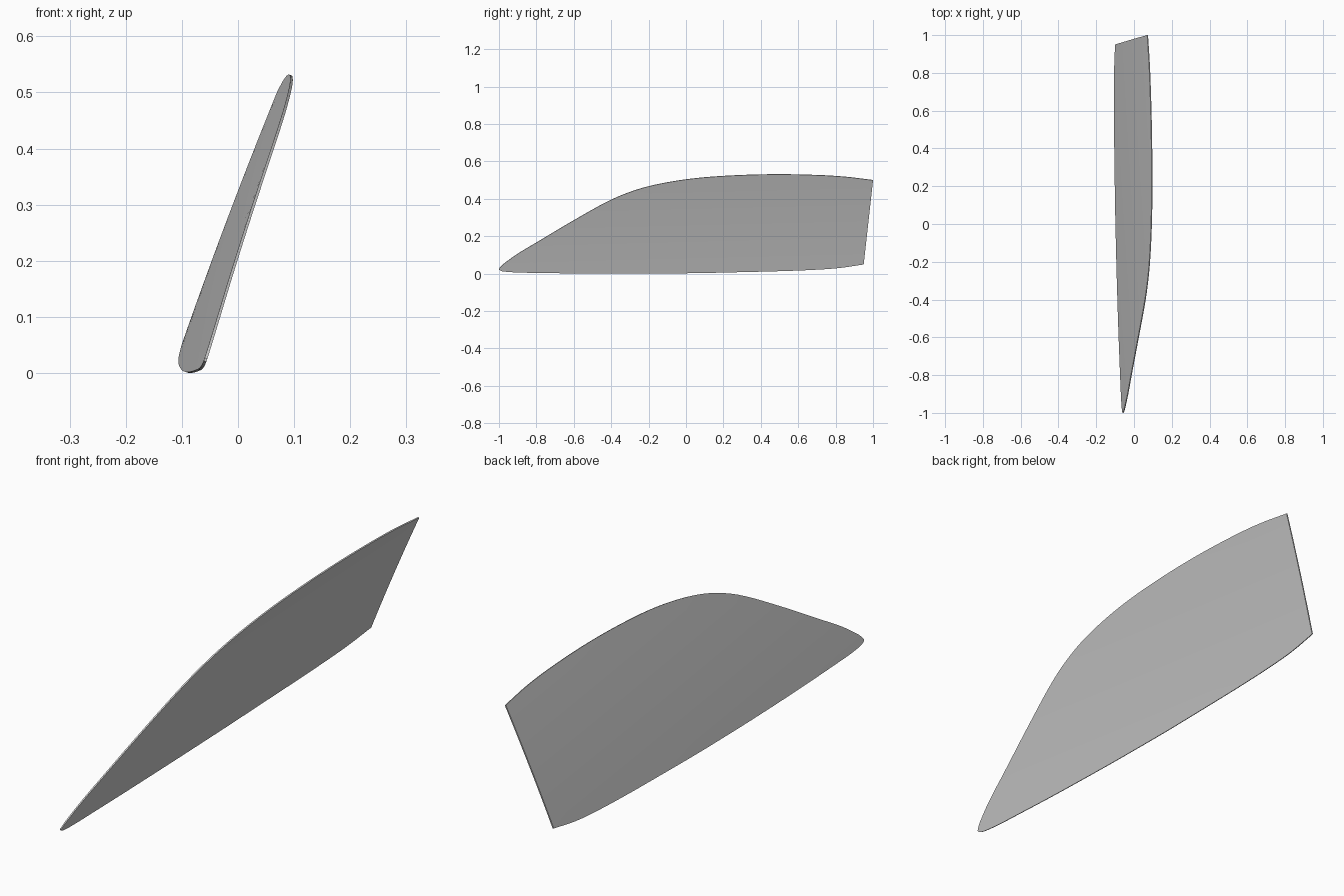
import bpy, bmesh
from mathutils import Vector

if "Cube" in bpy.data.objects:
    bpy.data.objects.remove(bpy.data.objects["Cube"])

# Edge profiles of the pane as (y, z), paired front to back
TOP = [(-1, .026), (-.98, .048), (-.9, .106), (-.8, .166), (-.6, .285), (-.4, .395), (-.25, .453),
       (-.1, .488), (.08, .513), (.3, .527), (.5, .531), (.7, .527), (.85, .518), (1, .5)]
BOTTOM = [(-1, .021), (-.98, .013), (-.9, .007), (-.8, .005), (-.6, .002), (-.4, .001), (-.25, .001),
          (-.1, .002), (.08, .004), (.3, .009), (.5, .014), (.68, .021), (.82, .031), (.95, .05)]
STEPS, ROWS, THICKNESS = 4, 12, 0.005


def smooth_path(pts):
    """Catmull-Rom resampling through the given points."""
    p = [Vector(q) for q in pts]
    out = []
    for i in range(len(p) - 1):
        a, b = p[i], p[i + 1]
        pa = p[i - 1] if i else a
        pb = p[i + 2] if i + 2 < len(p) else b
        la, lm, lb = (a - pa).length, (b - a).length, (pb - b).length
        ta = (b - pa) * (lm / (la + lm))
        tb = (pb - a) * (lm / (lm + lb))
        for k in range(STEPS):
            t = k / STEPS
            out.append(a * (2*t**3 - 3*t**2 + 1) + ta * (t**3 - 2*t**2 + t)
                       + b * (3*t**2 - 2*t**3) + tb * (t**3 - t**2))
    return out + [p[-1]]


def lean(y, z):
    """Sideways position: inward lean, slight outward bulge and lengthwise bow."""
    s = z / 0.5
    return -.097 + .376 * z - .016 * s * (1 - s) - .025 * y + .006 * y * y


# Curved window pane
bm = bmesh.new()
columns = []
for lo, hi in zip(smooth_path(BOTTOM), smooth_path(TOP)):
    col = []
    for r in range(ROWS + 1):
        y, z = lo.lerp(hi, r / ROWS)
        col.append(bm.verts.new((lean(y, z), y, z)))
    columns.append(col)
for a, b in zip(columns, columns[1:]):
    for r in range(ROWS):
        bm.faces.new((a[r], a[r + 1], b[r + 1], b[r]))
bmesh.ops.recalc_face_normals(bm, faces=bm.faces)
mesh = bpy.data.meshes.new("side_window_pane")
bm.to_mesh(mesh)
bm.free()
pane = bpy.data.objects.new("side_window_pane", mesh)
bpy.context.collection.objects.link(pane)

# Glass thickness
solid = pane.modifiers.new("thickness", 'SOLIDIFY')
solid.thickness = THICKNESS
solid.offset = 0

# Smooth faces, crisp rim
bpy.context.view_layer.objects.active = pane
pane.select_set(True)
bpy.ops.object.modifier_apply(modifier=solid.name)
bpy.ops.object.shade_smooth_by_angle()
